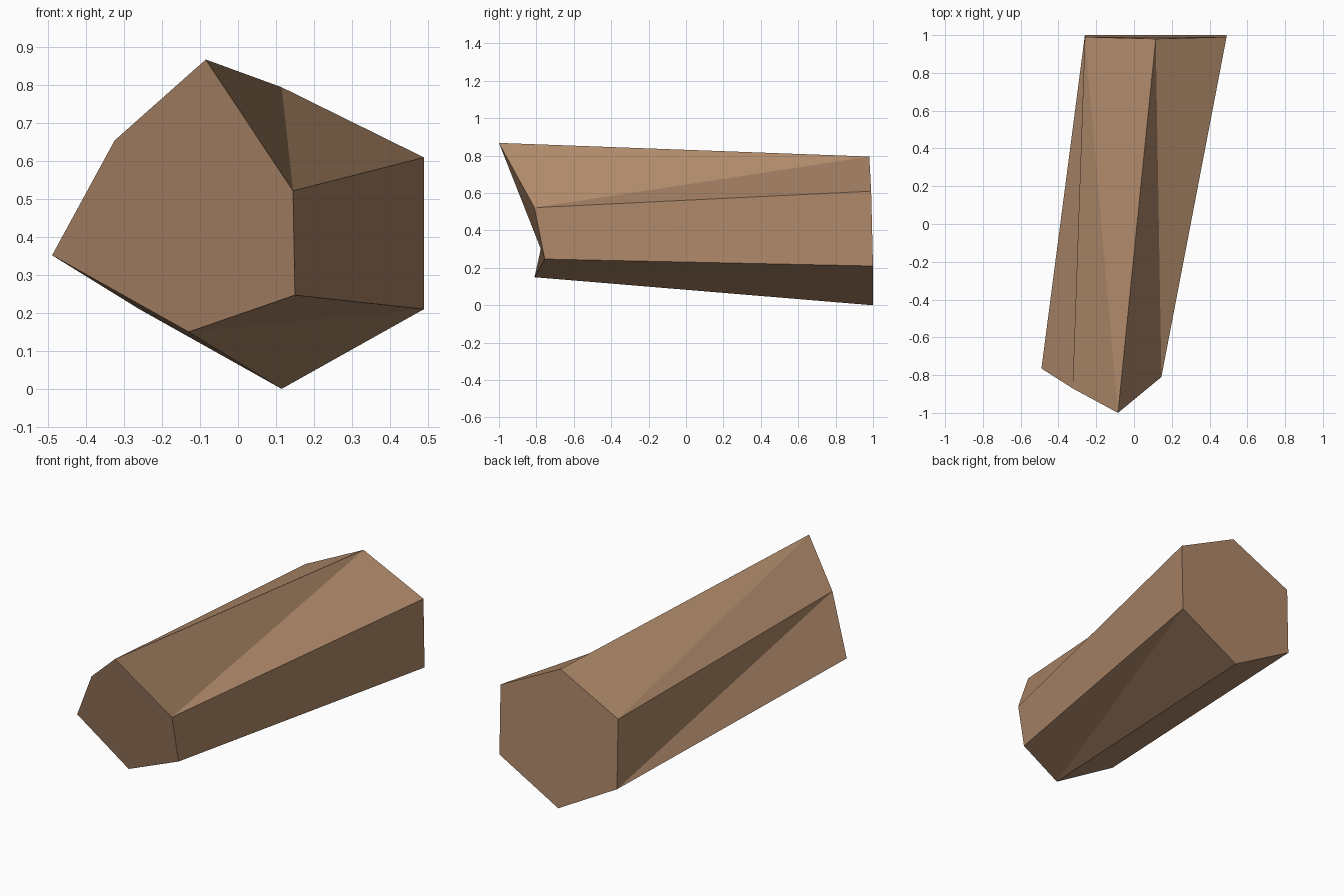
import bpy

cube = bpy.data.objects.get("Cube")
if cube:
    bpy.data.objects.remove(cube, do_unlink=True)

# One flat brown for the whole piece
brown = bpy.data.materials.new("wood_brown")
brown.use_nodes = True
colour = (0.43, 0.25, 0.145, 1)
brown.diffuse_color = colour
brown.node_tree.nodes["Principled BSDF"].inputs["Base Color"].default_value = colour

# Six-sided end outlines, each starting at the top and running towards +x
front_end = [(-0.085, -1, 0.868), (0.145, -0.81, 0.522), (0.15, -0.755, 0.247),
             (-0.13, -0.81, 0.15), (-0.49, -0.765, 0.352), (-0.325, -0.87, 0.655)]
back_end = [(0.115, 0.98, 0.795), (0.49, 0.99, 0.61), (0.49, 1, 0.21),
            (0.115, 1, 0), (-0.26, 1, 0.21), (-0.26, 0.99, 0.61)]
n = len(front_end)

# End caps
faces = [tuple(reversed(range(n))), tuple(range(n, 2 * n))]
# Twisted bark sides, each split along its diagonal
for i in range(n):
    j = (i + 1) % n
    faces += [(i, j, n + i), (j, n + j, n + i)]

mesh = bpy.data.meshes.new("log")
mesh.from_pydata(front_end + back_end, [], faces)
mesh.materials.append(brown)
mesh.update()
log = bpy.data.objects.new("log", mesh)
bpy.context.collection.objects.link(log)
